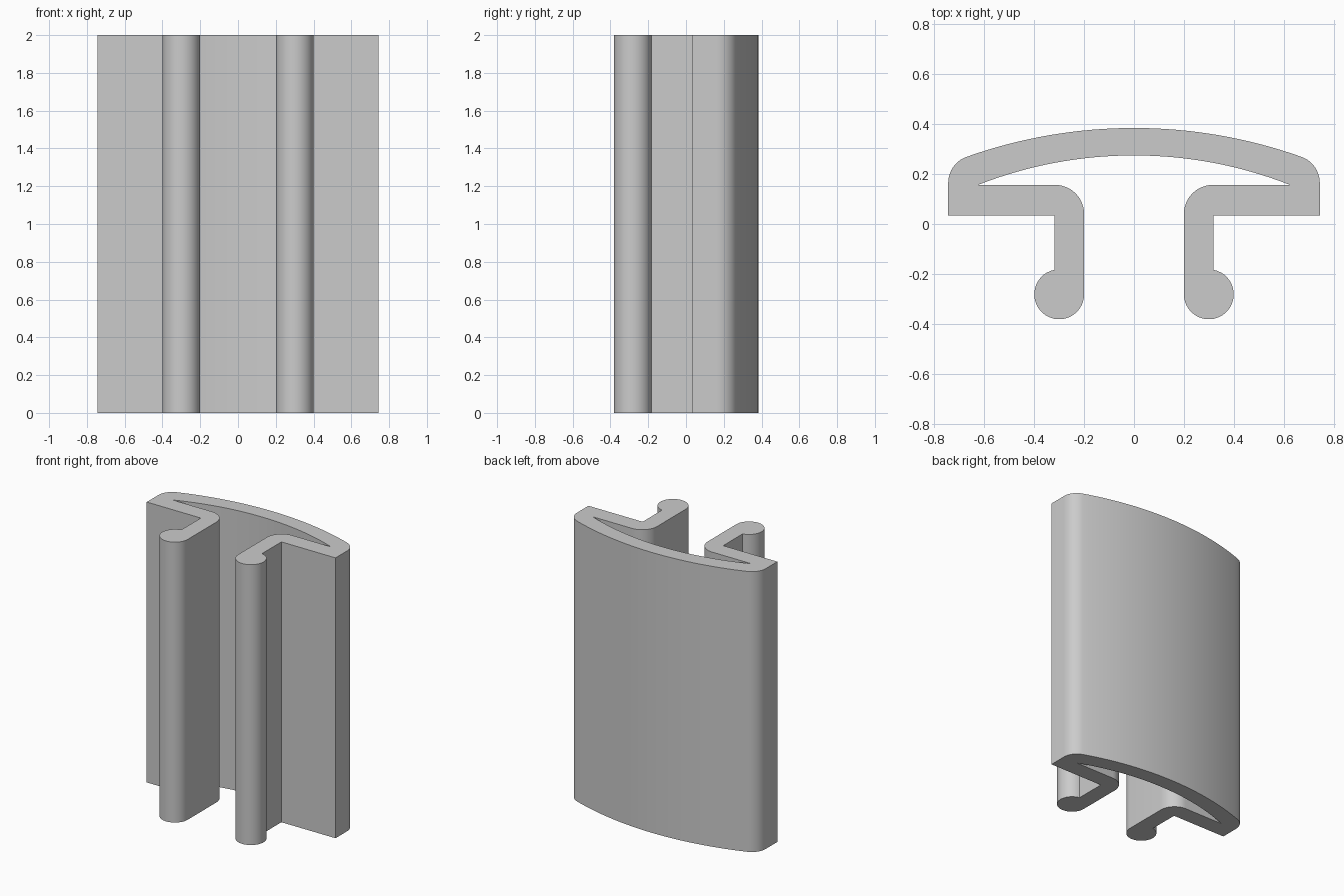
import bpy, bmesh
from math import asin, atan2, cos, degrees, radians, sin, sqrt

if "Cube" in bpy.data.objects:
    bpy.data.objects.remove(bpy.data.objects["Cube"])

HEIGHT = 2.0
HALF_WIDTH = 0.745


def arc(cx, cy, radius, start, end, steps):
    """Points along an arc, angles in degrees."""
    angles = [radians(start + (end - start) * i / steps) for i in range(steps + 1)]
    return [(cx + radius * cos(a), cy + radius * sin(a)) for a in angles]


# Crown: outer arc, blended into the side wall by a rounded corner
crown_r, crown_top, corner_r = 2.005, 0.385, 0.11
crown_y = crown_top - crown_r
corner_x = HALF_WIDTH - corner_r
corner_y = crown_y + sqrt((crown_r - corner_r) ** 2 - corner_x ** 2)
blend = 90 - degrees(asin(corner_x / (crown_r - corner_r)))
half = arc(0, crown_y, crown_r, 90, blend, 16)
half += arc(corner_x, corner_y, corner_r, blend, 0, 10)[1:]

# Flange underside and outer face of the leg
half += [(HALF_WIDTH, 0.035), (0.318, 0.035)]

# Round bead at the leg's end
bead_x, bead_y, bead_r = 0.3, -0.282, 0.1
bead_start = degrees(atan2(sqrt(bead_r ** 2 - 0.018 ** 2), 0.018))
half += arc(bead_x, bead_y, bead_r, bead_start, -180, 28)

# Inner face of the leg, rounded elbow, and the slot's sharp corner
half += arc(0.317, 0.04, 0.117, 180, 90, 12)
slot_x, slot_y, slot_top = 0.625, 0.157, 0.275
drop = slot_top - slot_y
slot_r = (slot_x ** 2 + drop ** 2) / (2 * drop)
half += arc(0, slot_top - slot_r, slot_r, 90 - degrees(asin(slot_x / slot_r)), 90, 16)

# Mirror the half outline into a closed loop and extrude it
outline = half + [(-x, y) for x, y in reversed(half[1:-1])]
bm = bmesh.new()
base = bm.faces.new([bm.verts.new((x, y, 0)) for x, y in outline])
top = bmesh.ops.extrude_face_region(bm, geom=[base], use_keep_orig=True)["geom"]
bmesh.ops.translate(bm, vec=(0, 0, HEIGHT),
                    verts=[v for v in top if isinstance(v, bmesh.types.BMVert)])
bmesh.ops.recalc_face_normals(bm, faces=bm.faces)
mesh = bpy.data.meshes.new("extruded_trim_profile")
bm.to_mesh(mesh)
bm.free()

# Plain grey finish
grey = bpy.data.materials.new("light_grey")
grey.use_nodes = True
colour = (0.6, 0.6, 0.6, 1)
grey.diffuse_color = colour
grey.node_tree.nodes["Principled BSDF"].inputs["Base Color"].default_value = colour
mesh.materials.append(grey)

trim = bpy.data.objects.new("extruded_trim_profile", mesh)
bpy.context.collection.objects.link(trim)
bpy.ops.object.select_all(action="DESELECT")
trim.select_set(True)
bpy.context.view_layer.objects.active = trim
bpy.ops.object.shade_smooth_by_angle(angle=radians(30))
